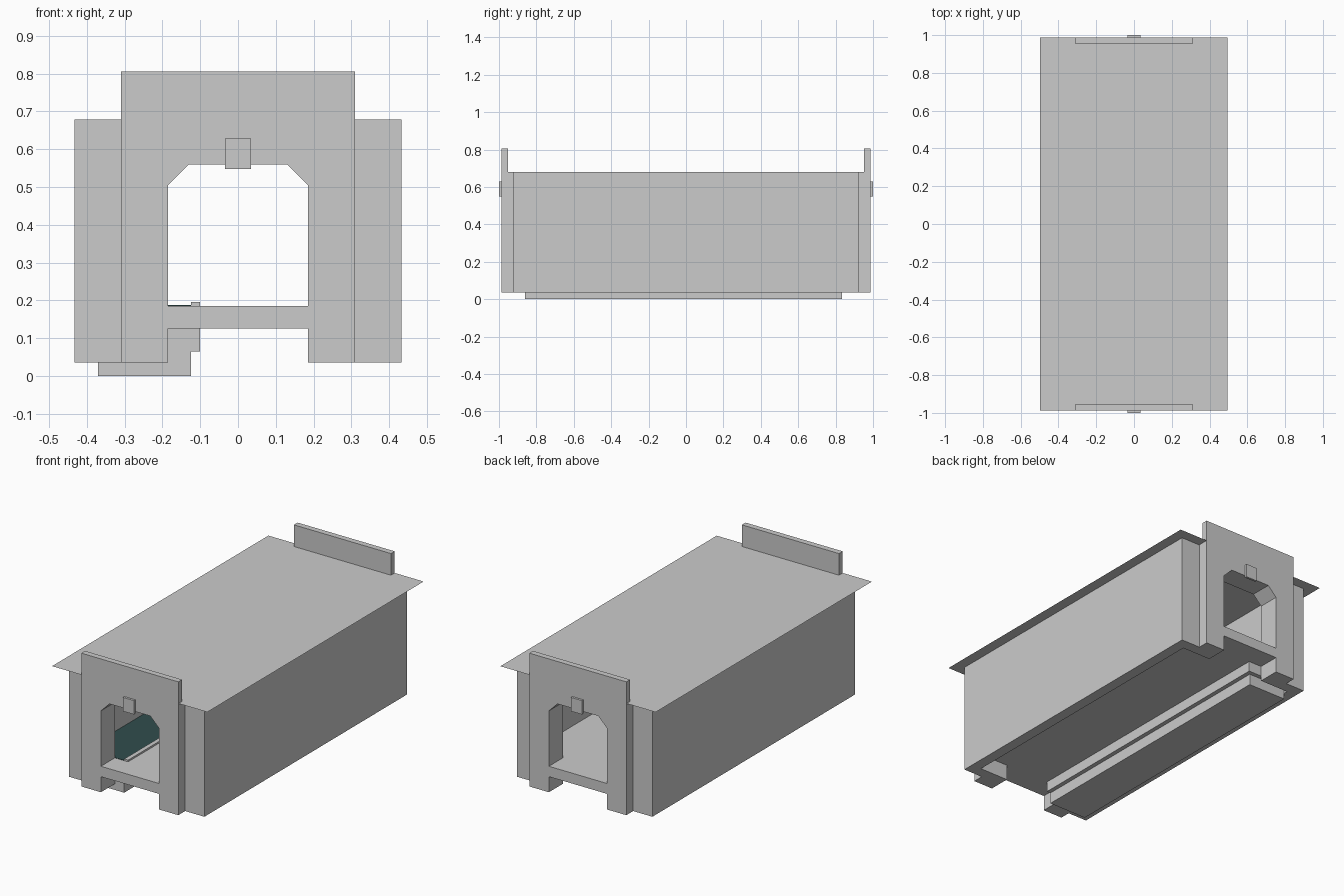
import bpy
import bmesh

default = bpy.data.objects.get("Cube")
if default:
    bpy.data.objects.remove(default, do_unlink=True)


def material(name, rgb):
    m = bpy.data.materials.new(name)
    m.use_nodes = True
    color = (*rgb, 1)
    m.diffuse_color = color
    m.node_tree.nodes["Principled BSDF"].inputs["Base Color"].default_value = color
    return m


GREY = material("light grey", (0.6, 0.6, 0.6))
TEAL = material("dark teal", (0.03, 0.075, 0.075))


def finish(name, bm, mat):
    bmesh.ops.recalc_face_normals(bm, faces=bm.faces)
    mesh = bpy.data.meshes.new(name)
    bm.to_mesh(mesh)
    bm.free()
    mesh.materials.append(mat)
    ob = bpy.data.objects.new(name, mesh)
    bpy.context.collection.objects.link(ob)
    return ob


def extrude_y(name, profile, y0, y1, mat=GREY):
    """Solid from an (x, z) profile, running from y0 to y1."""
    bm = bmesh.new()
    face = bm.faces.new([bm.verts.new((x, y0, z)) for x, z in profile])
    new = bmesh.ops.extrude_face_region(bm, geom=[face])["geom"]
    bmesh.ops.translate(bm, vec=(0, y1 - y0, 0),
                        verts=[v for v in new if isinstance(v, bmesh.types.BMVert)])
    return finish(name, bm, mat)


def box(name, x0, x1, y0, y1, z0, z1, mat=GREY):
    return extrude_y(name, [(x0, z0), (x1, z0), (x1, z1), (x0, z1)], y0, y1, mat)


BASE, EAVES, FLOOR, UNDER = 0.035, 0.68, 0.185, 0.125
HALF, INNER, END, INNER_END, FACE = 0.433, 0.37, 0.925, 0.86, 0.987


def arch(half_width, top):
    """Wall outline with a chamfered doorway open at the bottom."""
    right = [(half_width, top), (half_width, BASE), (0.185, BASE),
             (0.185, 0.505), (0.13, 0.56)]
    return right + [(-x, z) for x, z in reversed(right)]


# Long side walls
for side, s in (("left", 1), ("right", -1)):
    a, b = sorted((s * INNER, s * HALF))
    box(side + "_wall", a, b, -INNER_END, INNER_END, BASE, EAVES - 0.001)

# End walls, portals, parapets and keystones
for end, s in (("front", -1), ("back", 1)):
    extrude_y(end + "_end_wall", arch(HALF, EAVES - 0.001), s * INNER_END, s * END)
    extrude_y(end + "_portal", arch(0.31, EAVES), s * END, s * FACE)
    box(end + "_parapet", -0.31, 0.31, s * 0.953, s * FACE, EAVES, 0.805)
    box(end + "_keystone", -0.035, 0.035, s * FACE, s, 0.548, 0.628)
    box(end + "_threshold", -0.185, 0.185, s * INNER_END, s * FACE, UNDER, FLOOR)

# Thin overhanging roof sheet
bm = bmesh.new()
bm.faces.new([bm.verts.new((x, y, EAVES)) for x, y in
              ((-0.497, -FACE), (0.495, -FACE), (0.495, FACE), (-0.497, FACE))])
finish("roof", bm, GREY)

# Floor, channel with its stepped trough, and kerb
box("floor", -INNER, INNER, -INNER_END, INNER_END, UNDER, FLOOR)
box("trough_upper", -INNER, -0.10, -INNER_END, INNER_END, 0.065, UNDER)
box("trough_lower", -INNER, -0.125, -INNER_END, 0.835, 0, 0.065)
box("water", -INNER, -0.125, -INNER_END, INNER_END, FLOOR, FLOOR + 0.002, TEAL)
box("kerb", -0.125, -0.10, -INNER_END, INNER_END, FLOOR, 0.195)
